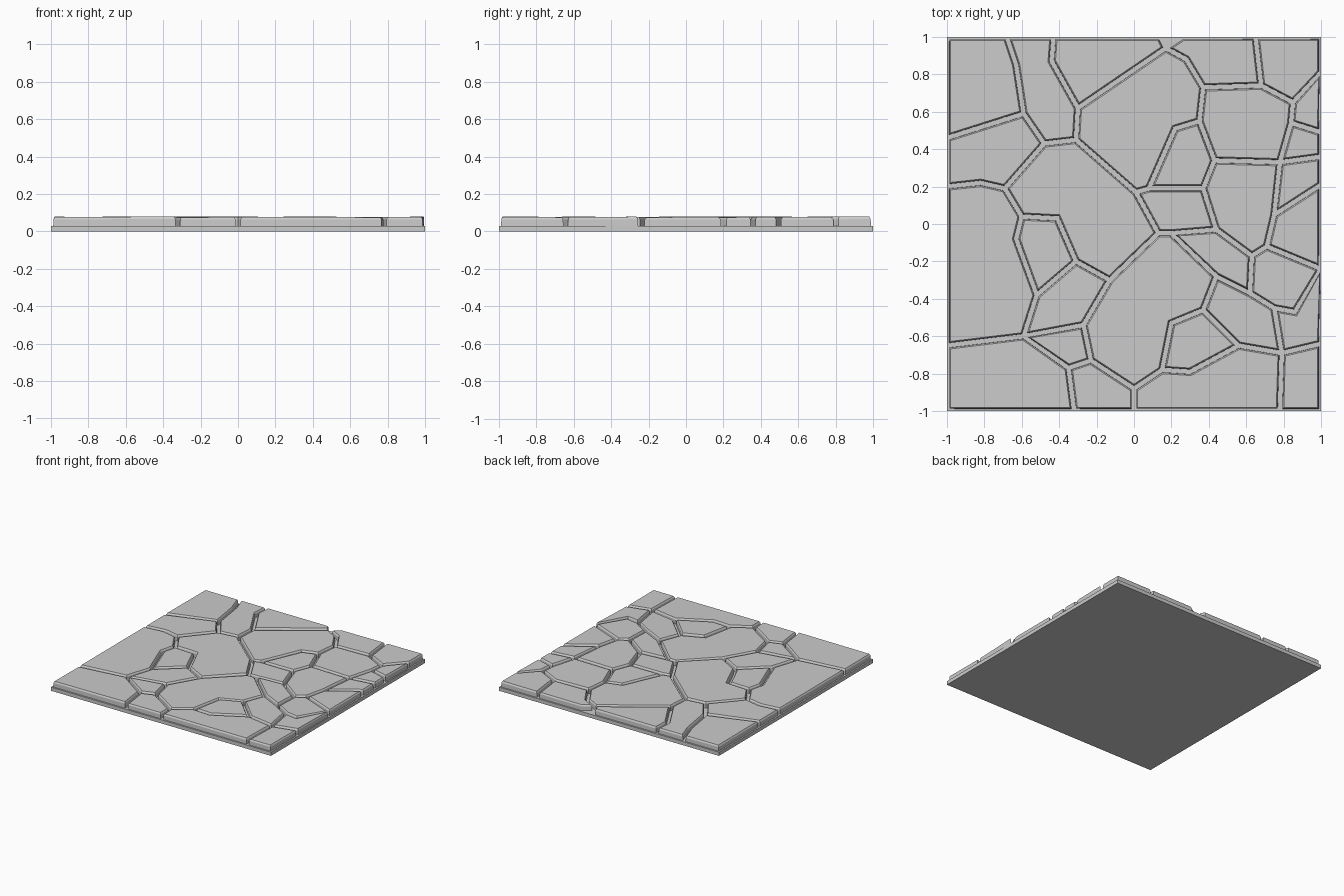
import bpy, bmesh, random
from mathutils import Vector
from mathutils.geometry import intersect_point_line

if "Cube" in bpy.data.objects:
    bpy.data.objects.remove(bpy.data.objects["Cube"])

random.seed(4)

# Cracks that divide the square tile, drawn from one existing edge to another
WEST_CRACKS = [
    [(-.43, 1), (-.44, .87), (.13, -.05), (-.27, -.54), (0, -1)],
    [(-.68, 1), (-.63, .85), (-.59, .59), (-1, .46)],
    [(-.59, .59), (-.48, .43), (-.31, .45)],
    [(-1, .2), (-.82, .22), (-.69, .19), (-.48, .43)],
    [(-.69, .19), (-.63, -.08), (-.59, -.6), (-1, -.65)],
    [(-.6, .04), (-.41, .03), (-.31, -.2), (-.52, -.38)],
    [(-.31, -.2), (-.13, -.3)],
    [(-.59, -.6), (-.27, -.54)],
    [(-.59, -.6), (-.35, -.77), (-.23, -.73)],
    [(-.35, -.77), (-.32, -1)],
]
EAST_CRACKS = [
    [(-.3, .62), (.17, .94), (.14, 1)],
    [(.17, .94), (.26, 1)],
    [(.17, .94), (.28, .88), (.35, .55), (.22, .51), (.01, .17)],
    [(.37, .73), (.68, .74), (.85, .65), (1, .81)],
    [(.68, .74), (.65, 1)],
    [(.13, -.05), (.44, -.03), (.63, -.17), (.71, -.12), (1, -.24)],
    [(.35, .55), (.44, -.03)],
    [(.43, .34), (.78, .33), (1, .36)],
    [(.37, .19), (.08, .19)],
    [(.85, .65), (.78, .33)],
    [(.84, .54), (1, .49)],
    [(.78, .33), (.71, -.12)],
    [(.75, .05), (1, .21)],
    [(.2, -.05), (.75, -.45), (.86, -.47), (1, -.24)],
    [(.63, -.17), (.62, -.37)],
    [(.44, -.28), (.37, -.46), (.2, -.53), (.15, -.78), (0, -.88)],
    [(.15, -.78), (.3, -.79), (.79, -.69), (1, -.64)],
    [(.37, -.46), (.56, -.65)],
    [(.75, -.45), (.79, -.69)],
    [(.79, -.69), (.78, -1)],
]

pts = [Vector(p) for p in ((-1, -1), (1, -1), (1, 1), (-1, 1))]
cells = [[0, 1, 2, 3]]


def edges(cell):
    return list(zip(cell, cell[1:] + cell[:1]))


def seg_dist(p, a, b):
    t = intersect_point_line(p, a, b)[1]
    return (a.lerp(b, min(max(t, 0), 1)) - p).length


def node(p):
    """Reuse a nearby corner, or bend the nearest edge so it passes through p."""
    near = min(range(len(pts)), key=lambda i: (pts[i] - p).length)
    if (pts[near] - p).length < .035:
        return near
    a, b = min((e for c in cells for e in edges(c)),
               key=lambda e: seg_dist(p, pts[e[0]], pts[e[1]]))
    pts.append(p)
    for c in cells:
        for i, e in enumerate(edges(c)):
            if set(e) == {a, b}:
                c.insert(i + 1, len(pts) - 1)
                break
    return len(pts) - 1


def inside(p, cell):
    hit = False
    for i, j in edges(cell):
        a, b = pts[i], pts[j]
        if (a.y > p.y) != (b.y > p.y) and p.x < a.x + (p.y - a.y) * (b.x - a.x) / (b.y - a.y):
            hit = not hit
    return hit


def crack(path):
    path = [Vector(p) for p in path]
    a, b = node(path[0]), node(path[-1])
    probe = path[1] if len(path) > 2 else (path[0] + path[1]) / 2
    shared = [c for c in cells if a in c and b in c]
    cell = next((c for c in shared if inside(probe, c)), shared[0])
    mid = list(range(len(pts), len(pts) + len(path) - 2))
    pts.extend(path[1:-1])
    s = cell.index(a)
    ring = cell[s:] + cell[:s]
    k = ring.index(b)
    cells.remove(cell)
    cells.append(ring[:k + 1] + mid[::-1])
    cells.append(ring[k:] + [a] + mid)


def area(poly):
    return sum(p.cross(q) for p, q in zip(poly, poly[1:] + poly[:1])) / 2


def inset(poly, d):
    out = []
    for i, p in enumerate(poly):
        e1 = (p - poly[i - 1]).normalized()
        e2 = (poly[(i + 1) % len(poly)] - p).normalized()
        n1, n2 = Vector((-e1.y, e1.x)), Vector((-e2.y, e2.x))
        out.append(p + (n1 + n2) * d / max(1 + n1.dot(n2), .4))
    return out


def make_object(name, bm):
    mesh = bpy.data.meshes.new(name)
    bm.to_mesh(mesh)
    bm.free()
    bpy.context.collection.objects.link(bpy.data.objects.new(name, mesh))


def add_stone(bm, poly):
    """Upright wall, chamfered rim and a slightly tilted flat top."""
    mid = sum(poly, Vector((0, 0))) / len(poly)
    tilt = Vector((random.uniform(-.007, .007), random.uniform(-.007, .007)))
    top = .0765 + random.uniform(-.0015, .0015)
    rings = []
    for d, z in ((.012, .02), (.013, .064), (.02, top)):
        rings.append([bm.verts.new((p.x, p.y, z + (tilt.dot(p - mid) if z > .03 else 0)))
                      for p in inset(poly, d)])
    n = len(poly)
    for lo, hi in zip(rings, rings[1:]):
        for i in range(n):
            j = (i + 1) % n
            bm.faces.new((lo[i], lo[j], hi[j], hi[i]))
    bm.faces.new(rings[-1])
    bm.faces.new(rings[0][::-1])


for path in WEST_CRACKS + EAST_CRACKS:
    crack(path)

# Base slab
bm = bmesh.new()
bmesh.ops.create_cube(bm, size=1)
bmesh.ops.scale(bm, vec=(2, 2, .03), verts=bm.verts)
bmesh.ops.translate(bm, vec=(0, 0, .015), verts=bm.verts)
make_object("base_slab", bm)

# Paving stones; the tiny chipped cell at the back edge stays open
bm = bmesh.new()
for cell in cells:
    poly = [pts[i] for i in cell]
    if area(poly) > .008:
        add_stone(bm, poly)
make_object("paving_stones", bm)
